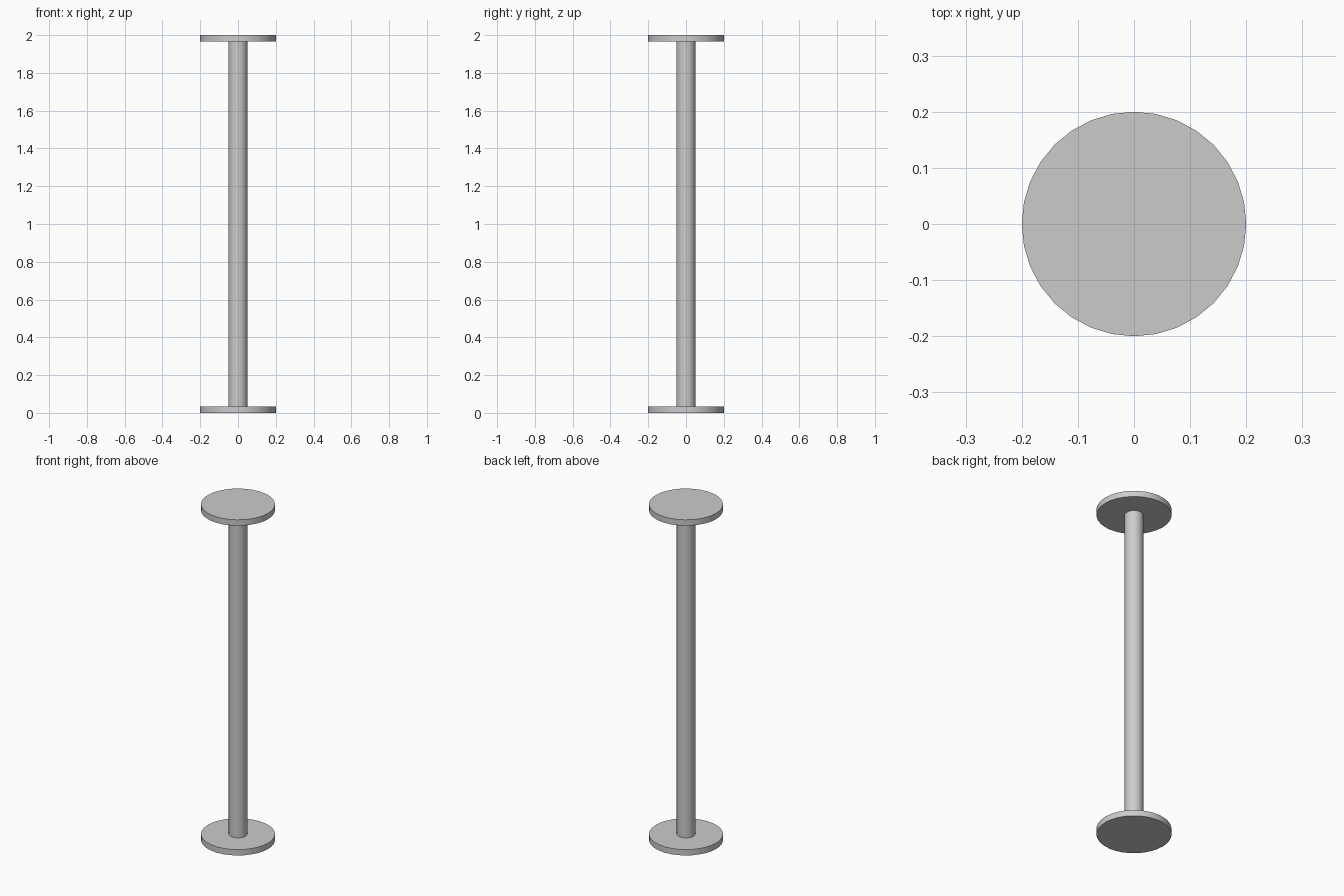
import bpy, bmesh, math
from mathutils import Vector

if "Cube" in bpy.data.objects:
    bpy.data.objects.remove(bpy.data.objects["Cube"])

SIDES = 32
HEIGHT = 2.0
FLANGE_R, FLANGE_T, SHAFT_R = 0.20, 0.035, 0.05

# Half profile (radius, height): bottom flange, shaft, top flange
lower = [(FLANGE_R, 0), (FLANGE_R, FLANGE_T), (SHAFT_R, FLANGE_T)]
profile = lower + [(r, HEIGHT - z) for r, z in reversed(lower)]

# Lathe the profile around z
bm = bmesh.new()
verts = [bm.verts.new((r, 0, z)) for r, z in profile]
edges = [bm.edges.new(pair) for pair in zip(verts, verts[1:])]
bmesh.ops.spin(bm, geom=verts + edges, cent=Vector(), axis=(0, 0, 1),
               angle=math.tau, steps=SIDES, use_merge=True)
bmesh.ops.remove_doubles(bm, verts=bm.verts[:], dist=1e-4)

# Flat end caps
bmesh.ops.holes_fill(bm, edges=[e for e in bm.edges if e.is_boundary], sides=0)
bmesh.ops.recalc_face_normals(bm, faces=bm.faces[:])

mesh = bpy.data.meshes.new("flanged_post")
bm.to_mesh(mesh)
bm.free()
post = bpy.data.objects.new("flanged_post", mesh)
bpy.context.collection.objects.link(post)

# Smooth round walls, crisp rims
bpy.context.view_layer.objects.active = post
post.select_set(True)
bpy.ops.object.shade_smooth_by_angle(angle=math.radians(30))
